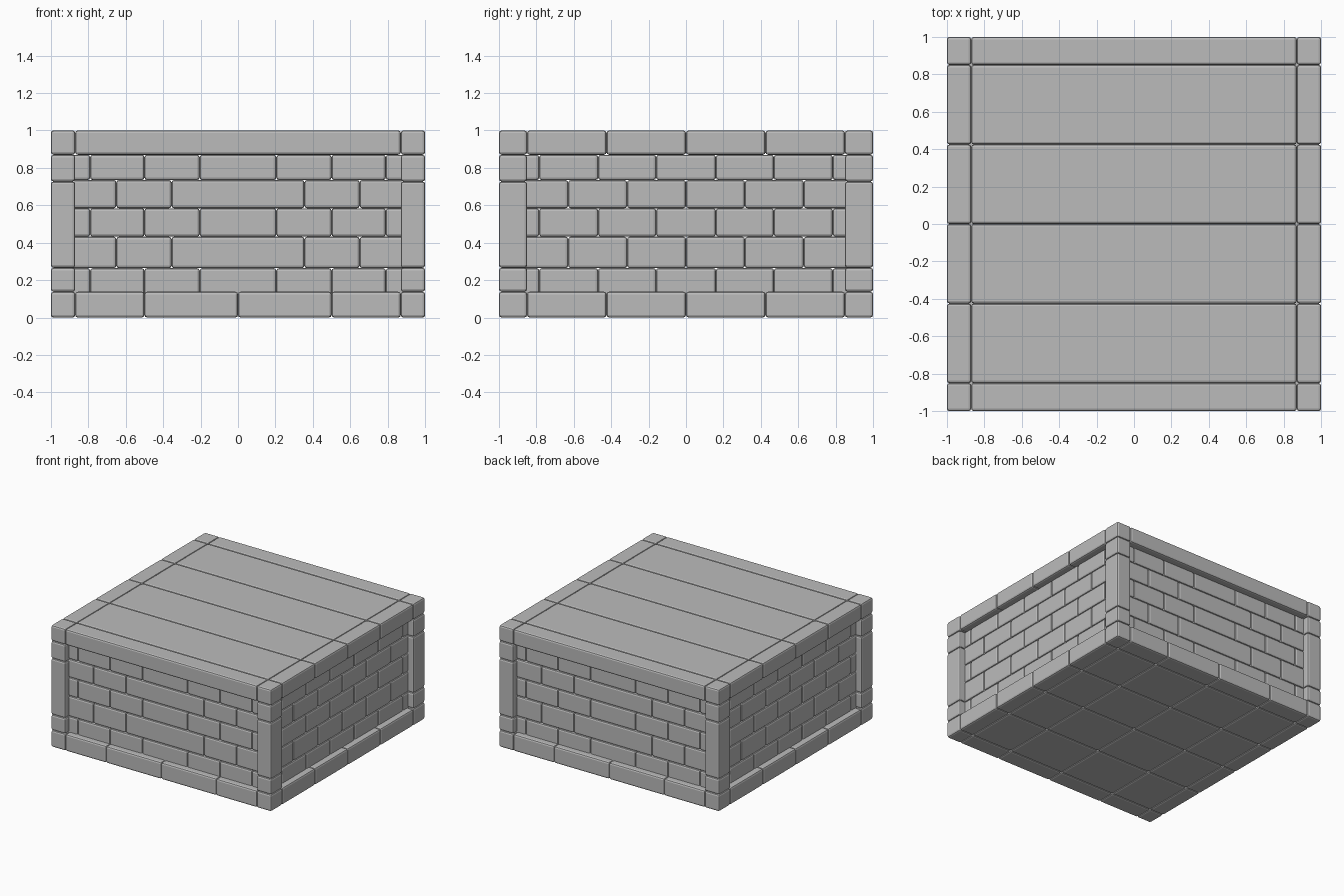
import bpy, bmesh
from mathutils import Matrix, Vector

if "Cube" in bpy.data.objects:
    bpy.data.objects.remove(bpy.data.objects["Cube"])

stone = bpy.data.materials.new("grey stone")
stone.use_nodes = True
grey = (0.5, 0.5, 0.5, 1)
stone.diffuse_color = grey
stone.node_tree.nodes["Principled BSDF"].inputs["Base Color"].default_value = grey

POST_X, POST_Y = 0.87, 0.85     # inner edges of the corner posts
RECESS, DEPTH = 0.95, 0.13      # wall face position and brick depth


def blocks(name, boxes, bevel=0.014):
    """One object made of chamfered blocks, each given as (x, y, z) ranges."""
    bm = bmesh.new()
    for ranges in boxes:
        lo, hi = (Vector(c) for c in zip(*ranges))
        m = Matrix.Translation((lo + hi) / 2) @ Matrix.Diagonal((*(hi - lo), 1))
        bmesh.ops.create_cube(bm, size=1, matrix=m)
    mesh = bpy.data.meshes.new(name)
    bm.to_mesh(mesh)
    bm.free()
    mesh.materials.append(stone)
    ob = bpy.data.objects.new(name, mesh)
    bpy.context.collection.objects.link(ob)
    mod = ob.modifiers.new("chamfer", "BEVEL")
    mod.width, mod.segments, mod.limit_method = bevel, 2, "ANGLE"
    return ob


def spans(cuts):
    return list(zip(cuts, cuts[1:]))


def mirrored(half, end, middle=False):
    """Symmetric list of cuts running from -end to end."""
    return [-end] + [-c for c in reversed(half)] + ([0] if middle else []) + half + [end]


def grid(xs, ys, z):
    return [(x, y, z) for x in spans(xs) for y in spans(ys)]


# Base tiles and top planks, both with corner and edge blocks
ys = mirrored([0.425, POST_Y], 1, True)
blocks("base_tiles", grid(mirrored([0.5, POST_X], 1, True), ys, (0, 0.138)))
blocks("top_slabs", grid(mirrored([POST_X], 1), ys, (0.87, 1)))

# Corner posts: short block, tall shaft, short block
for sx, side in ((-1, "right"), (1, "left")):
    for sy, end in ((-1, "front"), (1, "back")):
        x = sorted((sx * POST_X, sx))
        y = sorted((sy * POST_Y, sy))
        blocks(f"{end}_{side}_post", [(x, y, z) for z in spans([0.138, 0.266, 0.727, 0.87])])

# Brick walls, alternating two courses
courses = spans([0.11, 0.264, 0.432, 0.584, 0.735, 0.87])
long_cuts = (mirrored([0.205, 0.5, 0.79], RECESS), mirrored([0.355, 0.65], RECESS))
side_cuts = (mirrored([0.16, 0.47, 0.785], RECESS), mirrored([0.315, 0.63], RECESS, True))
for sign, front, side in ((-1, "front", "right"), (1, "back", "left")):
    d = sorted((sign * RECESS, sign * (RECESS - DEPTH)))
    rows = list(enumerate(courses))
    blocks(f"{front}_wall", [(x, d, z) for i, z in rows for x in spans(long_cuts[i % 2])])
    blocks(f"{side}_wall", [(d, y, z) for i, z in rows for y in spans(side_cuts[i % 2])])
